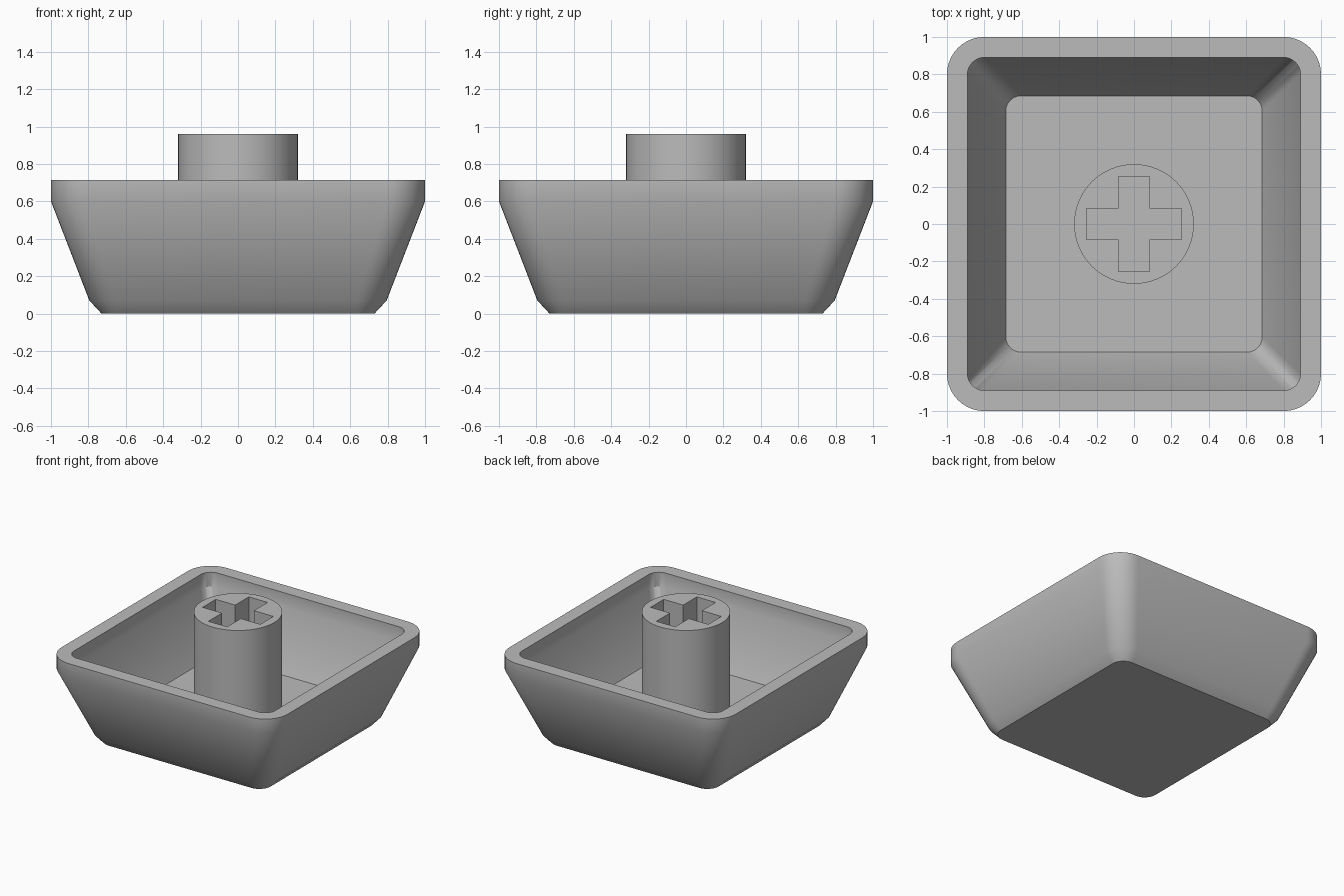
import bpy, bmesh, math

if "Cube" in bpy.data.objects:
    bpy.data.objects.remove(bpy.data.objects["Cube"], do_unlink=True)

grey = bpy.data.materials.new("plain grey")
grey.use_nodes = True
color = (0.5, 0.5, 0.5, 1)
grey.diffuse_color = color
grey.node_tree.nodes["Principled BSDF"].inputs["Base Color"].default_value = color

FLOOR = 0.17
CORNER_STEPS = 10


def make_object(name, bm):
    bmesh.ops.recalc_face_normals(bm, faces=bm.faces)
    mesh = bpy.data.meshes.new(name)
    bm.to_mesh(mesh)
    bm.free()
    obj = bpy.data.objects.new(name, mesh)
    bpy.context.collection.objects.link(obj)
    mesh.materials.append(grey)
    return obj


def activate(obj):
    bpy.ops.object.select_all(action="DESELECT")
    obj.select_set(True)
    bpy.context.view_layer.objects.active = obj


def smooth(obj):
    activate(obj)
    bpy.ops.object.shade_smooth_by_angle(angle=math.radians(32))


def rounded_square(half, radius):
    """Outline of a square with round corners."""
    points = []
    for corner in range(4):
        mid = math.pi / 4 + corner * math.pi / 2
        cx = math.copysign(half - radius, math.cos(mid))
        cy = math.copysign(half - radius, math.sin(mid))
        for i in range(CORNER_STEPS + 1):
            a = (corner + i / CORNER_STEPS) * math.pi / 2
            points.append((cx + radius * math.cos(a), cy + radius * math.sin(a)))
    return points


def loft(bm, rings):
    """Join equal rings of vertices and cap both ends."""
    for low, high in zip(rings, rings[1:]):
        for i in range(len(low)):
            j = (i + 1) % len(low)
            bm.faces.new((low[i], low[j], high[j], high[i]))
    bm.faces.new(rings[0])
    bm.faces.new(rings[-1])


# Hollow shell: half width, corner radius, height, from outer base to inner floor
sections = [
    (0.73, 0.10, 0.0), (0.795, 0.16, 0.07), (1.0, 0.2, 0.6), (1.0, 0.2, 0.715),
    (0.89, 0.09, 0.715), (0.89, 0.09, 0.6), (0.685, 0.08, FLOOR),
]
bm = bmesh.new()
rings = [[bm.verts.new((x, y, z)) for x, y in rounded_square(half, radius)]
         for half, radius, z in sections]
loft(bm, rings)
smooth(make_object("shell", bm))

# Round stem rising from the floor
bm = bmesh.new()
turns = [2 * math.pi * i / 64 for i in range(64)]
loft(bm, [[bm.verts.new((0.32 * math.cos(a), 0.32 * math.sin(a), z)) for a in turns]
          for z in (FLOOR - 0.03, 0.96)])
stem = make_object("stem", bm)

# Cross-shaped socket cut into the stem
LONG, WIDE = 0.255, 0.083
outline = []
for x, y in ((LONG, -WIDE), (LONG, WIDE), (WIDE, WIDE)):
    outline.append((x, y))
outline = [p for turn in range(4) for p in
           [(x, y) if turn == 0 else (-y, x) if turn == 1 else
            (-x, -y) if turn == 2 else (y, -x) for x, y in outline]]
bm = bmesh.new()
loft(bm, [[bm.verts.new((x, y, z)) for x, y in outline] for z in (0.45, 1.1)])
cutter = make_object("socket_cutter", bm)
cutter.hide_render = True
cut = stem.modifiers.new("socket", "BOOLEAN")
cut.operation = "DIFFERENCE"
cut.solver = "EXACT"
cut.object = cutter
activate(stem)
bpy.ops.object.modifier_apply(modifier=cut.name)
bpy.data.objects.remove(cutter, do_unlink=True)
smooth(stem)
